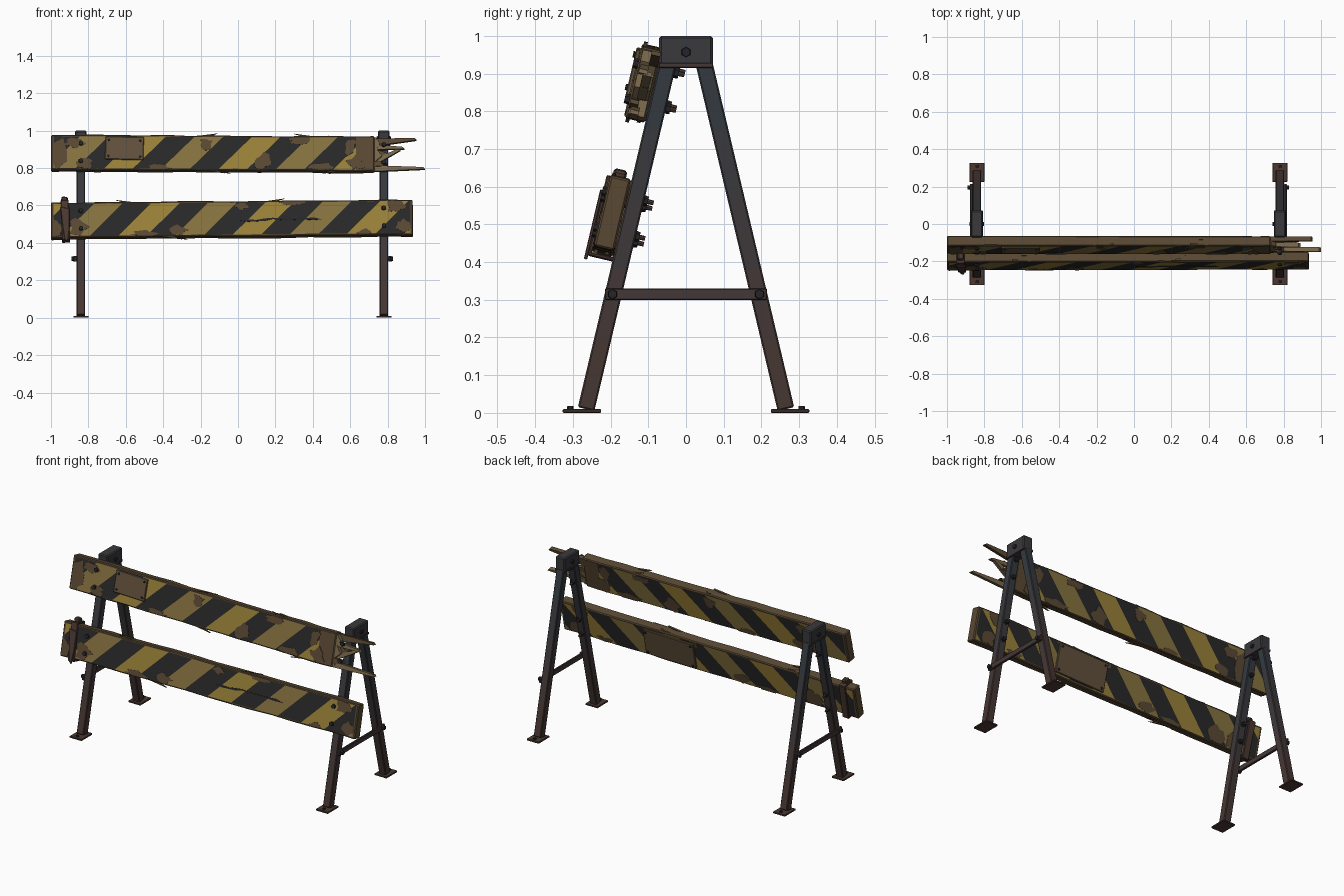
import bpy, bmesh, math, random
from mathutils import Matrix, Vector

if "Cube" in bpy.data.objects:
    bpy.data.objects.remove(bpy.data.objects["Cube"])

random.seed(7)
TILT = math.radians(13.3)
FRAMES = (-0.84, 0.78)
H, T = 0.193, 0.055            # plank height and thickness


def mat(name, r, g, b):
    m = bpy.data.materials.new(name)
    m.diffuse_color = (r, g, b, 1)
    m.use_nodes = True
    m.node_tree.nodes["Principled BSDF"].inputs["Base Color"].default_value = m.diffuse_color
    return m


YELLOW, DULL = mat("yellow", .32, .22, .04), mat("dull_yellow", .24, .17, .05)
BLACK, WOOD = mat("black", .022, .022, .022), mat("wood", .10, .066, .033)
RAW, PLATE = mat("raw_wood", .19, .135, .07), mat("plate", .12, .08, .045)
DARK, RUST = mat("dark_metal", .018, .018, .02), mat("rust", .07, .04, .032)
STEEL = [mat(f"steel_{i}", .062 - .007 * i, .038 + .001 * i, .033 + .0045 * i) for i in range(5)]


def add(name, bm, mats, mx=Matrix(), bevel=0, recalc=True):
    if recalc:
        bmesh.ops.recalc_face_normals(bm, faces=bm.faces)
    me = bpy.data.meshes.new(name)
    bm.to_mesh(me)
    bm.free()
    for m in mats if isinstance(mats, list) else [mats]:
        me.materials.append(m)
    ob = bpy.data.objects.new(name, me)
    bpy.context.collection.objects.link(ob)
    ob.matrix_world = mx
    if bevel:
        mod = ob.modifiers.new("bevel", 'BEVEL')
        mod.width, mod.segments = bevel, 1
    return ob


def box(name, c, size, m, mx=Matrix(), bevel=0.003, rot=0):
    bm = bmesh.new()
    bmesh.ops.create_cube(bm, size=1, matrix=Matrix.Translation(c) @ Matrix.Rotation(rot, 4, 'Y')
                          @ Matrix.Diagonal((*size, 1)))
    return add(name, bm, m, mx, bevel)


def hexbolt(name, c, axis, r, d, m=DARK, mx=Matrix(), seg=6):
    bm = bmesh.new()
    q = Vector(axis).to_track_quat('Z', 'Y').to_matrix().to_4x4()
    bmesh.ops.create_cone(bm, cap_ends=True, segments=seg, radius1=r, radius2=r * .88, depth=d,
                          matrix=Matrix.Translation(c) @ q)
    return add(name, bm, m, mx)


def slab(name, pts, y0, y1, m, mx, bevel=0):
    """Outline in x/z, extruded along y."""
    bm = bmesh.new()
    f = bm.faces.new([bm.verts.new((x, y0, z)) for x, z in pts])
    ext = bmesh.ops.extrude_face_region(bm, geom=[f])["geom"]
    for v in ext:
        if isinstance(v, bmesh.types.BMVert):
            v.co.y = y1
    return add(name, bm, m, mx, bevel)


def leg(name, x, s):
    """Square tube, rust at the foot fading to blue steel at the top."""
    p0, p1 = Vector((x, s * .265, .01)), Vector((x, s * .046, .935))
    L = (p1 - p0).length
    bm = bmesh.new()
    bmesh.ops.create_cube(bm, size=1, matrix=Matrix.Translation((0, 0, L / 2)) @ Matrix.Diagonal((.046, .045, L, 1)))
    for i in range(1, 5):
        bmesh.ops.bisect_plane(bm, geom=bm.verts[:] + bm.edges[:] + bm.faces[:],
                               plane_co=(0, 0, L * i / 5), plane_no=(0, 0, 1))
    for f in bm.faces:
        f.material_index = min(4, int(f.calc_center_median().z / L * 5))
    add(name, bm, STEEL, Matrix.Translation(p0) @ Matrix.Rotation(s * math.atan2(.219, .925), 4, 'X'), .004)


# A-frames: legs, feet, cap and outer brace
for x in FRAMES:
    o = math.copysign(1, x)
    for s in (-1, 1):
        leg("leg", x, s)
        box("foot_plate", (x, s * .276, .005), (.08, .102, .01), RUST, bevel=.002)
        hexbolt("foot_bolt", (x, s * .307, .013), (0, 0, 1), .009, .01)
        hexbolt("brace_bolt", (x + o * .043, s * .195, .315), (o, 0, 0), .014, .014)
    box("cap", (x, 0, .9575), (.062, .142, .085), STEEL[3], bevel=.006)
    box("cap_lip", (x, 0, .922), (.064, .144, .014), STEEL[1], bevel=.002)
    for d in (-1, 1):
        hexbolt("cap_bolt", (x + d * .034, 0, .957), (d, 0, 0), .014, .01)
    box("brace", (x + o * .030, 0, .315), (.014, .43, .031), STEEL[1])


def blob(cx, cz, rx, rz, x0, x1):
    """Irregular chip outline kept inside the plank face."""
    n, lim = 13, H / 2 - .004
    pts = []
    for i in range(n):
        a, k = math.tau * i / n, random.uniform(.55, 1.15)
        pts.append((max(x0, min(x1, cx + rx * k * math.cos(a))), max(-lim, min(lim, cz + rz * k * math.sin(a)))))
    return pts


def plank(name, zc, yc, roll, x0, x1, p0, p1, phase, chips):
    mx = Matrix.Translation((0, yc, zc)) @ Matrix.Rotation(-TILT, 4, 'X') @ Matrix.Rotation(roll, 4, 'Y')
    # worn board with slightly uneven long edges
    xs = [x0 + (x1 - x0) * i / 14 for i in range(15)]
    edge = lambda s: [(x, s * (H / 2 + random.uniform(-.003, .003))) for x in xs]
    slab(name, edge(-1) + edge(1)[::-1], -T / 2, T / 2, WOOD, mx, .005)
    for s in (-1, 1):
        # striped paint sheet, cut on the diagonals
        bm = bmesh.new()
        z, y = H / 2 - .009, s * (T / 2 + .0015)
        c = [(p0, -z), (p1, -z), (p1, z), (p0, z)]
        bm.faces.new([bm.verts.new((u, y, v)) for u, v in (c if s < 0 else c[::-1])])
        n = Vector((1, 0, -1)).normalized()
        for i in range(-9, 10):
            bmesh.ops.bisect_plane(bm, geom=bm.verts[:] + bm.edges[:] + bm.faces[:],
                                   plane_co=(phase + i * .153, 0, 0), plane_no=n)
        for f in bm.faces:
            q = sum((v.co.x - v.co.z for v in (max(f.verts, key=lambda v: v.co.x - v.co.z),
                                               min(f.verts, key=lambda v: v.co.x - v.co.z)))) / 2
            k = math.floor((q - phase) / .153)
            f.material_index = 2 if k % 2 else (1 if k % 4 else 0)
        add(name + "_stripes", bm, [YELLOW, DULL, BLACK], mx, recalc=False)
        # chipped paint showing bare wood
        for cx, cz, rx, rz in chips:
            cx = cx if s < 0 else cx * .9 + .05
            slab("paint_chip", blob(cx, cz, rx, rz, x0 + .006, x1 - .006),
                 s * T / 2, s * (T / 2 + .003), WOOD, mx)
    # bolts through board and leg
    for x in FRAMES:
        for v in (-.047, .05):
            hexbolt("plank_bolt", (x, -T / 2 - .005, v), (0, -1, 0), .014, .014, DARK, mx)
            hexbolt("plank_nut", (x, T / 2 + .051, v), (0, 1, 0), .015, .013, DARK, mx)
            hexbolt("bolt_end", (x, T / 2 + .062, v), (0, 1, 0), .007, .022, RUST, mx, 8)
    return mx


up = plank("upper_plank", .874, -.1125, math.radians(.25), -1, .73, -.985, .63, -.015,
           [(-.96, 0, .05, .11), (-.87, .05, .06, .03), (-.82, -.06, .05, .03), (-.42, -.085, .07, .02),
            (-.17, .05, .04, .035), (.13, -.05, .06, .05), (.33, .07, .07, .02), (.44, -.075, .09, .03),
            (.6, .04, .035, .05), (.63, -.05, .05, .05)])
low = plank("lower_plank", .524, -.197, math.radians(-.55), -1, .935, -.985, .922, .06,
            [(-.97, -.05, .04, .06), (-.85, -.04, .06, .05), (-.5, -.08, .08, .02), (-.33, -.06, .06, .035),
             (.02, .07, .04, .025), (.3, .085, .08, .015), (.68, -.08, .05, .02), (.85, .06, .06, .04),
             (.88, -.05, .05, .05)])

# broken end: tapering splinters (root height, root width, tip x, tip height)
for i, (z, w, tx, tz, y) in enumerate([(.072, .044, .955, .088, .014), (.038, .03, .89, .034, -.008),
                                       (.008, .036, .82, -.002, .01), (-.026, .034, .87, .03, .004),
                                       (-.055, .03, .80, -.05, -.012), (-.078, .036, 1.0, -.076, -.006)]):
    slab("end_splinter", [(.69, z - w / 2), (.76, z - w * .42), (tx, tz - .005), (tx - .01, tz + .006), (.76, z + w * .42),
                          (.69, z + w / 2)], y - .012, y + .012, RAW if i % 2 else WOOD, up)
slab("end_splinter_core", [(.7, -.09), (.745, -.085), (.735, -.04), (.77, -.01), (.74, .03), (.76, .06), (.735, .09),
                           (.7, .09)], -.022, .022, RAW, up)

# slivers lifted off the long edges
for mx, x, s, d in ((up, -.16, 1, 1), (up, -.12, -1, 1), (up, .35, 1, -1), (up, .5, -1, -1),
                    (low, -.35, -1, 1), (low, .2, 1, 1), (low, -.6, 1, -1)):
    for k in (0, 1):
        z = s * (H / 2 - .004)
        slab("edge_sliver", [(x + k * .03, z), (x + k * .03 - d * .07, z), (x + k * .03 + d * .05, z + s * (.016 - .006 * k))],
             -.024 + k * .03, -.014 + k * .03, WOOD, mx)

# jagged crack along the lower plank
cx = [.01 + i * .044 for i in range(11)]
mid = [(x, -.012 + (x - .2) * .03 + random.uniform(-.007, .007)) for x in cx]
slab("crack", mid + [(x, z + random.uniform(.005, .014)) for x, z in mid[1:-1]][::-1],
     -T / 2, -T / 2 - .004, DARK, low)


def patch(name, cx, cz, w, h, s, mx, rot):
    """Repair plate with a rivet in each corner."""
    m2 = mx @ Matrix.Translation((cx, s * (T / 2 + .006), cz)) @ Matrix.Rotation(rot, 4, 'Y')
    box(name, (0, 0, 0), (w, .012, h), PLATE, m2, .003)
    for a in (-1, 1):
        for b in (-1, 1):
            hexbolt(name + "_rivet", (a * (w / 2 - .018), s * .008, b * (h / 2 - .018)), (0, s, 0), .007, .007, DARK, m2, 8)


patch("front_patch", -.607, .022, .205, .125, -1, up, .02)
patch("back_patch", .22, .0, .33, .165, 1, low, -.01)

# rusty strap around the lower plank's left end
sm = low @ Matrix.Translation((-.923, 0, 0)) @ Matrix.Rotation(-.03, 4, 'Y')
for s in (-1, 1):
    box("strap_side", (0, s * (T / 2 + .005), 0), (.042, .01, H + .025), RUST, sm)
    box("strap_edge", (0, 0, s * (H / 2 + .008)), (.042, T + .02, .01), RUST, sm)
box("strap_knot", (0, -.004, H / 2 + .022), (.034, .036, .026), RUST, sm, .006, .2)
slab("strap_tail", [(-.024, .07), (.024, .06), (.02, -.05), (.008, -.122), (-.008, -.11), (-.016, -.04)],
     -T / 2 - .009, -T / 2 - .018, RUST, sm, .002)
